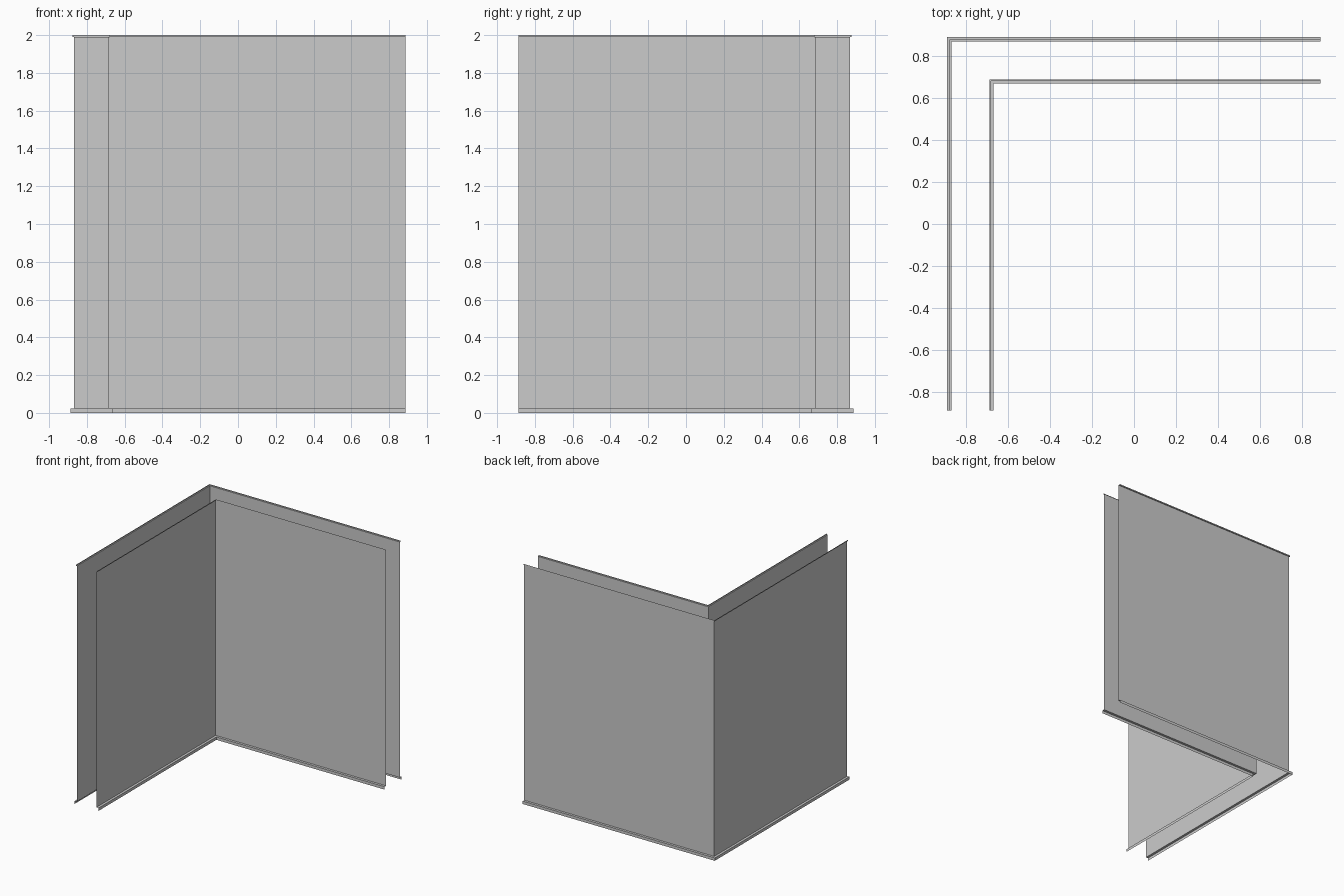
import bpy

if "Cube" in bpy.data.objects:
    bpy.data.objects.remove(bpy.data.objects["Cube"])

END = 0.887  # free ends of both wall legs

# Wall cross-section from floor to top: (outward offset, height)
# skirting face, skirting ledge, wall sheet, small top trim
PROFILE = [(0.020, 0.0), (0.020, 0.024), (0.0, 0.024),
           (0.0, 1.991), (0.008, 1.991), (0.008, 2.0)]


def corner_wall(name, wall, side):
    """Sweep the profile along an L with a mitred corner at (-wall, wall)."""
    verts, faces = [], []
    for off, z in PROFILE:
        d = wall + side * off
        verts += [(-d, -END, z), (-d, d, z), (END, d, z)]
    for i in range(len(PROFILE) - 1):
        for j in range(2):
            a = i * 3 + j
            f = (a, a + 3, a + 4, a + 1)
            faces.append(f if side > 0 else f[::-1])
    mesh = bpy.data.meshes.new(name)
    mesh.from_pydata(verts, [], faces)
    obj = bpy.data.objects.new(name, mesh)
    bpy.context.collection.objects.link(obj)
    return obj


# Outer skin trims face outward, inner skin trims face into the room
corner_wall("outer_wall_skin", 0.868, 1)
corner_wall("inner_wall_skin", 0.688, -1)
